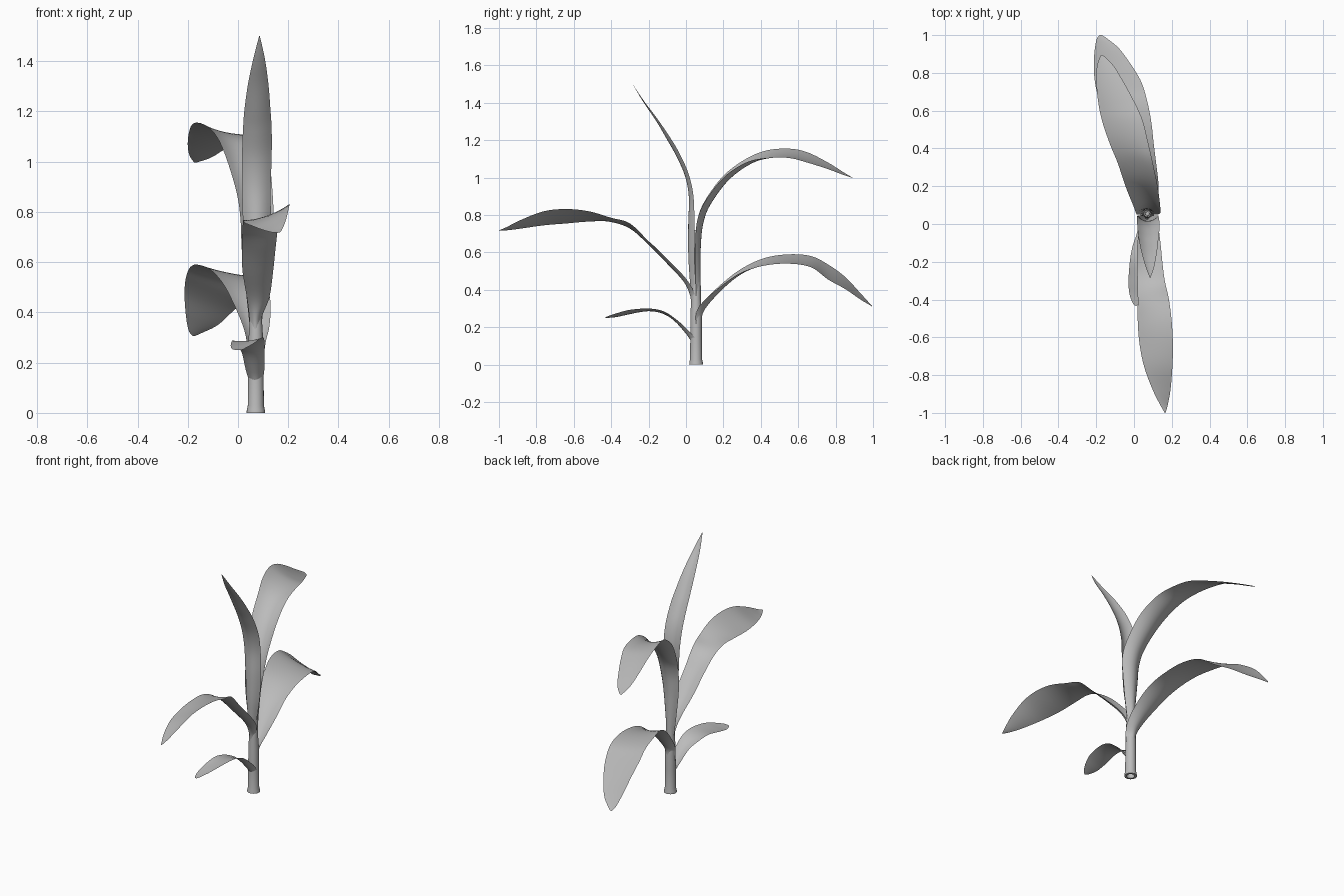
import bpy, bmesh, math
from mathutils import Vector

if "Cube" in bpy.data.objects:
    bpy.data.objects.remove(bpy.data.objects["Cube"], do_unlink=True)

grey = bpy.data.materials.new("plain_grey")
grey.use_nodes = True
GREY = (0.5, 0.5, 0.5, 1)
grey.diffuse_color = GREY
grey.node_tree.nodes["Principled BSDF"].inputs["Base Color"].default_value = GREY


def finish(bm, name):
    mesh = bpy.data.meshes.new(name)
    bm.to_mesh(mesh)
    bm.free()
    mesh.materials.append(grey)
    ob = bpy.data.objects.new(name, mesh)
    bpy.context.collection.objects.link(ob)
    bpy.ops.object.select_all(action='DESELECT')
    ob.select_set(True)
    bpy.context.view_layer.objects.active = ob
    bpy.ops.object.shade_smooth_by_angle(angle=math.radians(50))
    return ob


def spline(rows, t):
    """Catmull-Rom sample of a list of equal-length tuples."""
    i = min(int(t), len(rows) - 2)
    f = t - i
    p = [rows[max(0, min(len(rows) - 1, i + k))] for k in (-1, 0, 1, 2)]
    return [0.5 * (2 * b + (c - a) * f + (2 * a - 5 * b + 4 * c - d) * f * f
                   + (3 * b - a - 3 * c + d) * f ** 3) for a, b, c, d in zip(*p)]


def leaf(name, rows, front, steps=5, across=8):
    """Rows hold y, left edge x and z, right edge x and z, and cup depth."""
    n = (len(rows) - 1) * steps
    samples = [spline(rows, k / steps) for k in range(n + 1)]
    left = [Vector((s[1], s[0], s[2])) for s in samples]
    right = [Vector((s[3], s[0], s[4])) for s in samples]
    mid = [(a + b) / 2 for a, b in zip(left, right)]
    bm = bmesh.new()
    grid = []
    for k in range(n + 1):
        along = mid[min(k + 1, n)] - mid[max(k - 1, 0)]
        under = (right[k] - left[k]).cross(along).normalized() * (1 if front else -1)
        line = []
        for j in range(across + 1):
            u = j / across
            cup = samples[k][5] * (1 - (2 * u - 1) ** 2)
            line.append(bm.verts.new(left[k].lerp(right[k], u) + under * cup))
        grid.append(line)
    for a, b in zip(grid, grid[1:]):
        for j in range(across):
            quad = [a[j], a[j + 1], b[j + 1], b[j]]
            bm.faces.new(quad[::-1] if front else quad)
    return finish(bm, name)


# Stem: a lathed profile with a flared foot, hollow at both ends
bm = bmesh.new()
profile = [(0.020, 0.04), (0.024, 0.0), (0.037, 0.0), (0.036, 0.012), (0.032, 0.03),
           (0.031, 0.15), (0.030, 0.28), (0.025, 0.36), (0.023, 0.55),
           (0.018, 0.72), (0.011, 0.72), (0.010, 0.68)]
SIDES = 20
rings = [[bm.verts.new((0.071 + r * math.cos(math.tau * i / SIDES),
                        0.054 + r * math.sin(math.tau * i / SIDES), z))
          for i in range(SIDES)] for r, z in profile]
for a, b in zip(rings, rings[1:]):
    for i in range(SIDES):
        k = (i + 1) % SIDES
        bm.faces.new((a[i], a[k], b[k], b[i]))
bm.faces.new(rings[0][::-1])
bm.faces.new(rings[-1])
finish(bm, "stem")

# Upright leaf at the top
leaf("top_leaf", [
    (.045, .050, .40, .090, .40, .020), (.045, .035, .50, .105, .50, .028),
    (.045, .025, .60, .120, .60, .033), (.045, .020, .75, .130, .75, .033),
    (.040, .016, .90, .130, .90, .025), (.014, .016, 1.02, .134, 1.02, .022),
    (-.035, .020, 1.13, .134, 1.13, .022), (-.082, .026, 1.21, .129, 1.21, .020),
    (-.150, .040, 1.31, .121, 1.31, .012), (-.225, .061, 1.41, .107, 1.41, .006),
    (-.285, .084, 1.50, .087, 1.50, 0)], True)

# Two long arching leaves at the back
leaf("upper_back_leaf", [
    (.055, .045, .36, .095, .36, .025), (.050, .030, .50, .110, .50, .028),
    (.050, .015, .65, .125, .65, .030), (.060, .010, .77, .140, .77, .035),
    (.100, -.005, .875, .138, .87, .035), (.200, -.045, 1.01, .125, 1.0, .033),
    (.320, -.085, 1.10, .100, 1.08, .027), (.430, -.130, 1.145, .075, 1.105, .018),
    (.550, -.170, 1.155, .045, 1.105, .012), (.650, -.190, 1.135, 0, 1.08, .010),
    (.760, -.200, 1.08, -.060, 1.045, .006), (.840, -.195, 1.03, -.110, 1.015, .003),
    (.895, -.175, .997, -.165, .997, 0)], False)

leaf("lower_back_leaf", [
    (.055, .040, .20, .100, .20, .028), (.055, .035, .28, .110, .28, .035),
    (.100, .020, .345, .125, .345, .030), (.200, -.020, .44, .130, .43, .020),
    (.300, -.060, .515, .120, .495, .015), (.420, -.110, .57, .105, .53, .010),
    (.550, -.160, .59, .090, .54, .008), (.670, -.190, .58, .065, .52, .008),
    (.760, -.208, .535, .035, .455, .006), (.850, -.213, .47, -.020, .405, .006),
    (.930, -.207, .385, -.080, .35, .004), (.980, -.197, .33, -.140, .32, .002),
    (1.0, -.182, .307, -.170, .307, 0)], False)

# Long arching leaf and a small leaf at the front
leaf("large_front_leaf", [
    (.050, .050, .30, .090, .30, .020), (.045, .045, .38, .095, .38, .025),
    (0, .035, .46, .125, .46, .020), (-.100, .018, .565, .140, .565, .018),
    (-.200, .015, .66, .150, .66, .014), (-.300, .018, .73, .163, .755, .010),
    (-.400, .020, .765, .185, .785, .010), (-.520, .020, .765, .200, .82, .010),
    (-.640, .030, .755, .206, .832, .010), (-.760, .055, .745, .203, .82, .008),
    (-.880, .100, .728, .193, .775, .005), (-.960, .140, .718, .178, .735, .002),
    (-1.0, .163, .718, .167, .718, 0)], True)

leaf("small_front_leaf", [
    (.050, .040, .14, .100, .14, .028), (.020, .030, .175, .105, .175, .022),
    (-.050, .015, .24, .105, .24, .013), (-.120, -.008, .275, .105, .285, .008),
    (-.200, -.022, .288, .100, .30, .007), (-.300, -.029, .27, .085, .293, .006),
    (-.370, -.024, .255, .060, .275, .004), (-.420, -.006, .25, .030, .258, .002),
    (-.433, .008, .25, .014, .25, 0)], True)
